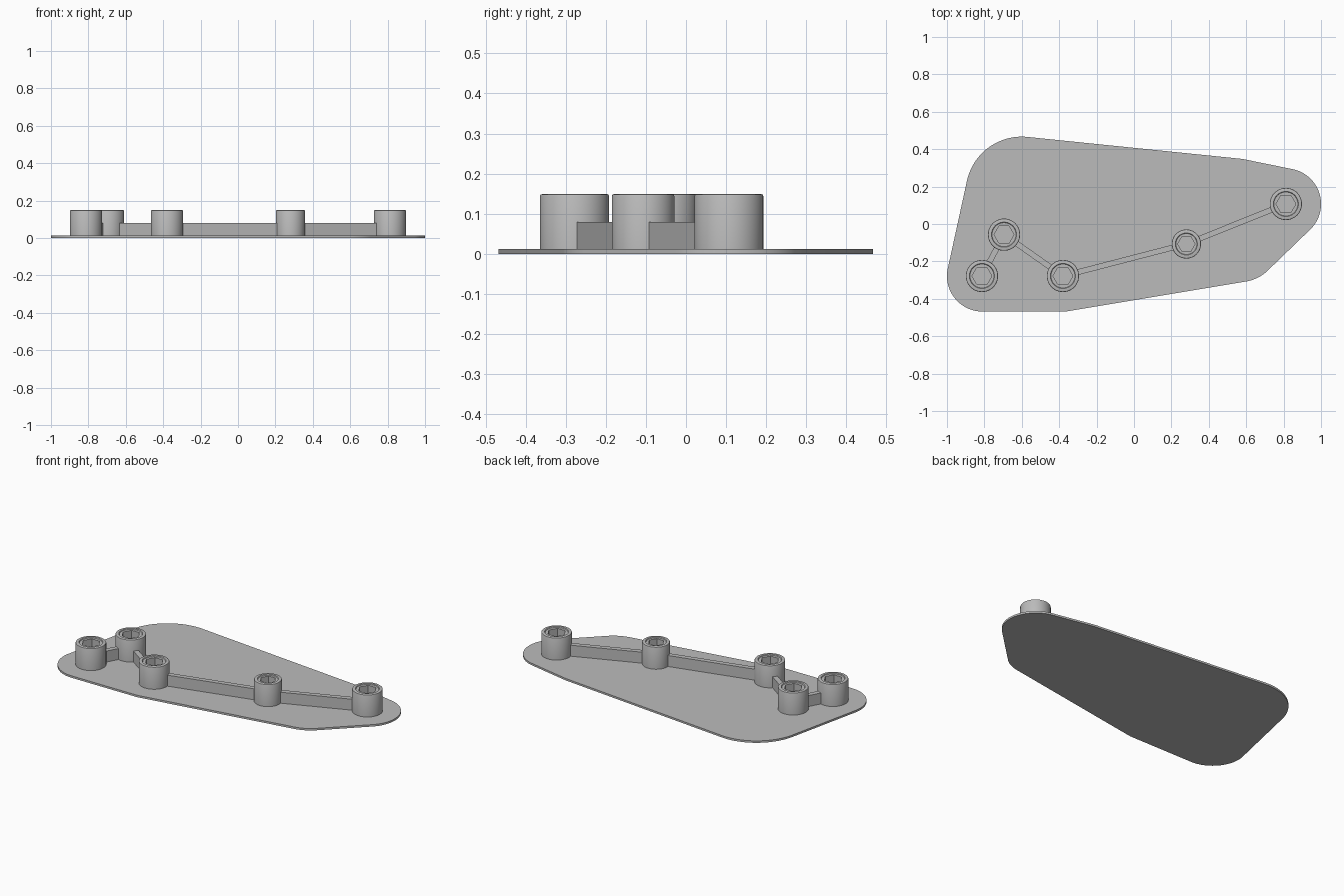
import bpy, bmesh, math
from mathutils import Vector

if "Cube" in bpy.data.objects:
    bpy.data.objects.remove(bpy.data.objects["Cube"])

grey = bpy.data.materials.new("mid grey")
grey.diffuse_color = (0.5, 0.5, 0.5, 1)
grey.use_nodes = True
grey.node_tree.nodes["Principled BSDF"].inputs["Base Color"].default_value = grey.diffuse_color

PLATE_TOP, RIB_TOP, BOSS_TOP = 0.012, 0.08, 0.149


def finish(bm, name, smooth=True):
    bmesh.ops.recalc_face_normals(bm, faces=bm.faces)
    mesh = bpy.data.meshes.new(name)
    bm.to_mesh(mesh)
    bm.free()
    mesh.materials.append(grey)
    ob = bpy.data.objects.new(name, mesh)
    bpy.context.collection.objects.link(ob)
    if smooth:
        bpy.ops.object.select_all(action='DESELECT')
        ob.select_set(True)
        bpy.context.view_layer.objects.active = ob
        bpy.ops.object.shade_smooth_by_angle(angle=math.radians(30))
    return ob


def loft(bm, rings):
    """Skin a stack of equal-length point rings and cap both ends."""
    loops = [[bm.verts.new(p) for p in ring] for ring in rings]
    n = len(loops[0])
    for a, b in zip(loops, loops[1:]):
        for i in range(n):
            j = (i + 1) % n
            bm.faces.new((a[i], a[j], b[j], b[i]))
    bm.faces.new(loops[0][::-1])
    bm.faces.new(loops[-1])


# Base plate: outline wrapped tightly round a set of corner circles (x, y, radius)
corners = [(-0.81, -0.278, 0.19), (-0.38, -0.278, 0.19), (0.565, -0.095, 0.215),
           (0.81, 0.107, 0.19), (0.55, 0.16, 0.19), (-0.60, 0.167, 0.30)]
outline = []
for k in range(144):
    t = math.tau * k / 144
    c, s = math.cos(t), math.sin(t)
    x, y, r = max(corners, key=lambda q: q[0] * c + q[1] * s + q[2])
    outline.append((x + r * c, y + r * s))
bm = bmesh.new()
loft(bm, [[(x, y, z) for x, y in outline] for z in (0, PLATE_TOP)])
finish(bm, "base_plate")


# Bosses: round posts with a softened rim, shallow dished top and hexagonal socket
def boss(name, x, y, r, ring_r, hex_r, segs=48):
    def circle(rad, z):
        return [(x + rad * math.cos(math.tau * i / segs),
                 y + rad * math.sin(math.tau * i / segs), z) for i in range(segs)]

    def hexagon(rad, z):
        pts = []
        for i in range(segs):
            t = math.tau * i / segs
            d = rad * math.cos(math.pi / 6) / math.cos(t % (math.pi / 3) - math.pi / 6)
            pts.append((x + d * math.cos(t), y + d * math.sin(t), z))
        return pts

    bm = bmesh.new()
    loft(bm, [circle(r, PLATE_TOP - 0.004), circle(r, BOSS_TOP - 0.005),
              circle(r - 0.0015, BOSS_TOP - 0.0015), circle(r - 0.005, BOSS_TOP),
              circle(ring_r + 0.003, BOSS_TOP), circle(ring_r, BOSS_TOP - 0.005),
              hexagon(hex_r, BOSS_TOP - 0.005), hexagon(hex_r, 0.08)])
    finish(bm, name)


big, small = (0.086, 0.064, 0.053), (0.078, 0.056, 0.046)
posts = [(-0.813, -0.278, big), (-0.695, -0.057, big), (-0.38, -0.278, big),
         (0.28, -0.107, small), (0.812, 0.107, big)]
for i, (x, y, size) in enumerate(posts):
    boss(f"boss_{i + 1}", x, y, *size)

# Ribs: thin upright walls running from boss to boss, ending inside the post walls
for i, (p, q) in enumerate(zip(posts, posts[1:])):
    a, b = Vector(p[:2]), Vector(q[:2])
    d = (b - a).normalized()
    side = Vector((-d.y, d.x)) * 0.015
    a, b = a + d * (p[2][0] - 0.01), b - d * (q[2][0] - 0.01)
    base = [a - side, b - side, b + side, a + side]
    bm = bmesh.new()
    loft(bm, [[(v.x, v.y, z) for v in base] for z in (PLATE_TOP - 0.004, RIB_TOP)])
    finish(bm, f"rib_{i + 1}", smooth=False)
